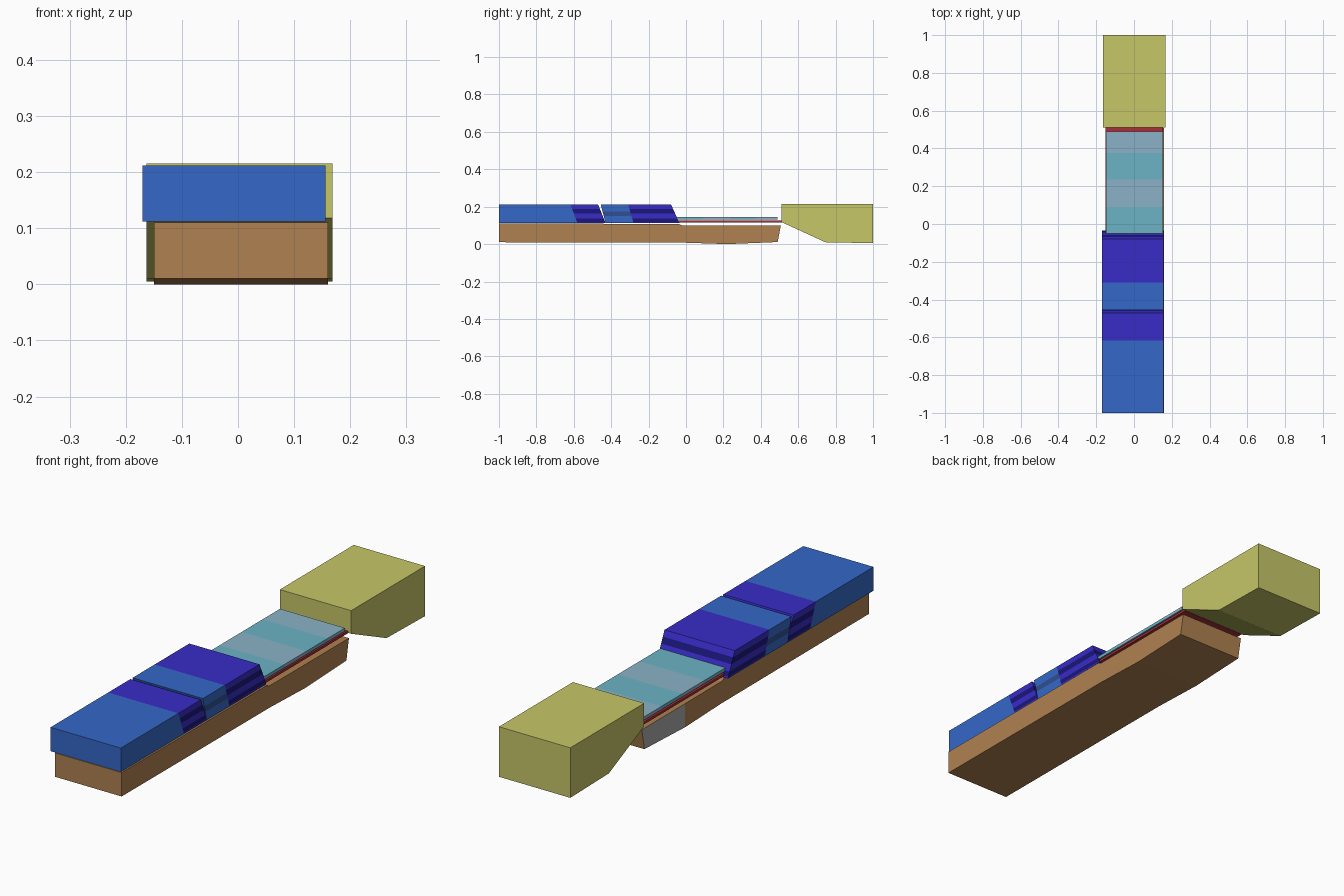
import bpy, bmesh

if "Cube" in bpy.data.objects:
    bpy.data.objects.remove(bpy.data.objects["Cube"])

MATS = {}


def mat(name, rgb):
    m = bpy.data.materials.new(name)
    m.diffuse_color = (*rgb, 1)
    m.use_nodes = True
    m.node_tree.nodes["Principled BSDF"].inputs["Base Color"].default_value = m.diffuse_color
    MATS[name] = m


mat("brown", (0.43, 0.22, 0.08))
mat("grey", (0.4, 0.4, 0.4))
mat("blue", (0.035, 0.14, 0.58))
mat("dark_blue", (0.03, 0.08, 0.28))
mat("purple", (0.04, 0.025, 0.57))
mat("dark_purple", (0.01, 0.008, 0.2))
mat("teal", (0.15, 0.45, 0.55))
mat("pale_blue", (0.26, 0.45, 0.57))
mat("red", (0.4, 0.03, 0.04))
mat("olive", (0.57, 0.57, 0.14))


def loft(name, x0, x1, stations, colours, left=None):
    """Skin a row of (y, z, y, z) cross segments, each spanning x0 to x1.
    colours: one per bay; left: optional {bay: colour} for the -x side."""
    names = list(dict.fromkeys(list(colours) + list((left or {}).values())))
    bm = bmesh.new()
    rings = [[bm.verts.new(p) for p in ((x0, ya, za), (x1, ya, za), (x1, yb, zb), (x0, yb, zb))]
             for ya, za, yb, zb in stations]
    bm.faces.new(rings[0]).material_index = names.index(colours[0])
    bm.faces.new(rings[-1]).material_index = names.index(colours[-1])
    for i, (a, b) in enumerate(zip(rings, rings[1:])):
        for k in range(4):
            n = (k + 1) % 4
            f = bm.faces.new((a[k], a[n], b[n], b[k]))
            colour = (left or {}).get(i, colours[i]) if k == 3 else colours[i]
            f.material_index = names.index(colour)
    bmesh.ops.recalc_face_normals(bm, faces=bm.faces)
    me = bpy.data.meshes.new(name)
    bm.to_mesh(me)
    bm.free()
    for n in names:
        me.materials.append(MATS[n])
    ob = bpy.data.objects.new(name, me)
    bpy.context.collection.objects.link(ob)
    return ob


def block(name, bottom, top, levels, colours):
    """Slanted block built from horizontal bands."""
    z0, z1 = levels[0], levels[-1]
    st = []
    for z in levels:
        t = (z - z0) / (z1 - z0)
        st.append((bottom[0] + (top[0] - bottom[0]) * t, z,
                   bottom[1] + (top[1] - bottom[1]) * t, z))
    return loft(name, -0.17, 0.156, st, colours)


# Long lower beam with a grey patch on its left side
loft("lower_beam", -0.15, 0.16,
     [(-1, 0.01, -1, 0.11), (-0.04, 0.008, -0.04, 0.108), (-0.02, 0.008, -0.02, 0.1),
      (0.22, 0.0, 0.22, 0.099), (0.49, 0.011, 0.507, 0.099)],
     ["brown"] * 4, left={3: "grey"})

# Upper body: plain rear block followed by banded slanted blocks
Z = [0.112, 0.118, 0.137, 0.163, 0.188, 0.212]
STRIPES = ["purple", "dark_purple", "purple", "dark_purple", "purple"]
block("upper_body", (-1, -0.58), (-1, -0.618), [0.112, 0.212], ["blue"])
block("rear_striped_block", (-0.58, -0.43), (-0.618, -0.47), Z, STRIPES)
block("middle_block", (-0.43, -0.28), (-0.456, -0.31), [0.112, 0.15, 0.175, 0.212],
      ["blue", "dark_blue", "blue"])
block("front_striped_block", (-0.28, -0.035), (-0.31, -0.08), Z, STRIPES)

# Thin red plate and the banded plate above it
loft("red_plate", -0.15, 0.153, [(-0.04, 0.116, -0.04, 0.126), (0.512, 0.116, 0.512, 0.126)], ["red"])
loft("banded_plate", -0.148, 0.153,
     [(y, 0.132, y, 0.146) for y in (-0.05, 0.09, 0.235, 0.375, 0.49)],
     ["teal", "pale_blue", "teal", "pale_blue"])

# Wedge-bottomed end block
loft("end_block", -0.163, 0.168,
     [(0.51, 0.118, 0.51, 0.215), (0.745, 0.01, 0.745, 0.215), (1, 0.005, 1, 0.215)],
     ["olive"] * 2)
